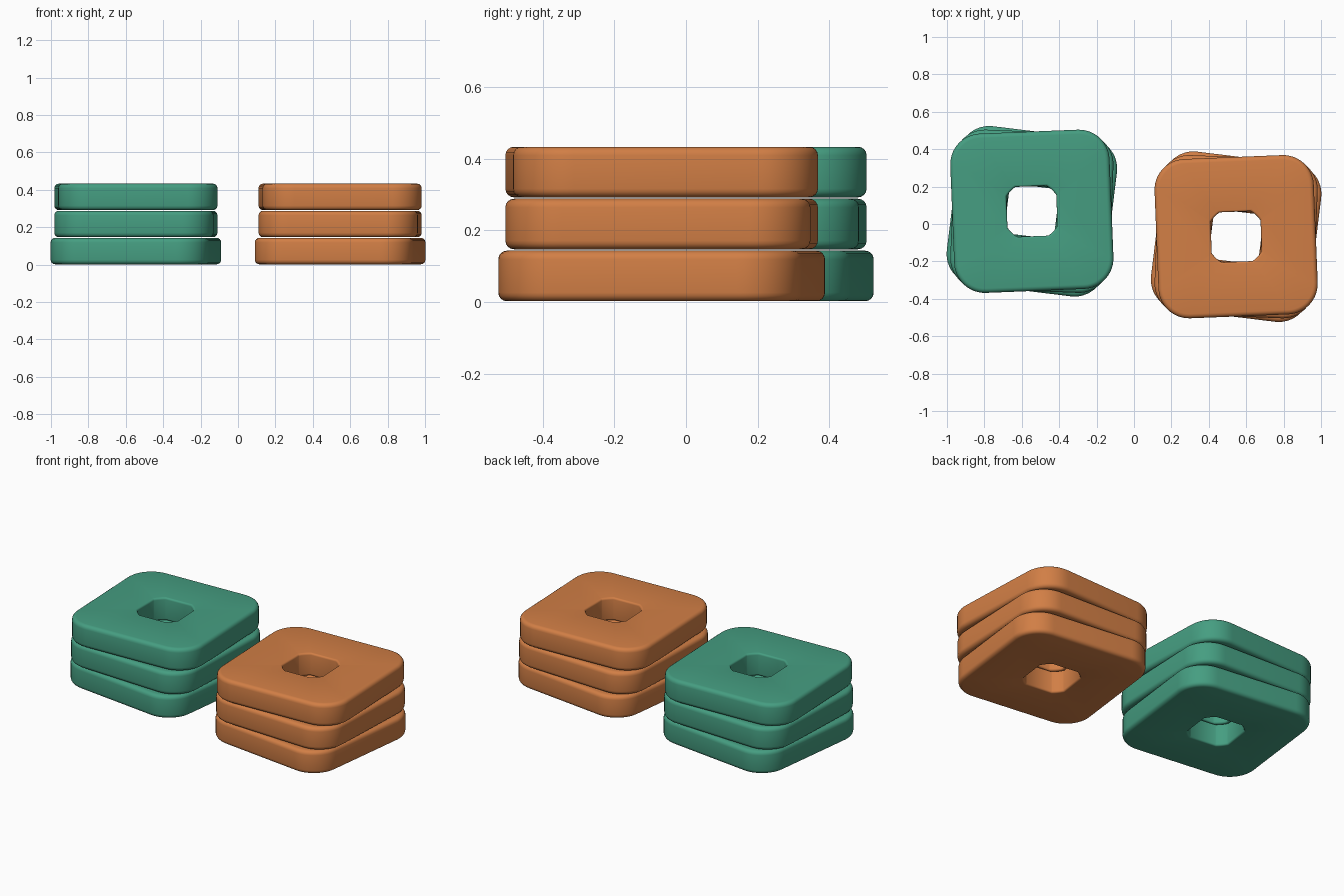
import bpy, bmesh
from math import cos, sin, pi, radians, atan2

if "Cube" in bpy.data.objects:
    bpy.data.objects.remove(bpy.data.objects["Cube"], do_unlink=True)

CORE, CORNER, HOLE = 0.262, 0.164, 0.157   # straight half-side, corner radius, hole radius
THICK = 0.145
ARC = 12                                   # segments per corner


def make_material(name, colour):
    mat = bpy.data.materials.new(name)
    mat.use_nodes = True
    mat.diffuse_color = colour
    mat.node_tree.nodes["Principled BSDF"].inputs["Base Color"].default_value = colour
    return mat


def outline(inset):
    """Rounded square, shrunk by inset."""
    r = CORNER - inset
    pts = []
    for q in range(4):
        mid = pi / 4 + q * pi / 2
        cx, cy = CORE * 2 ** 0.5 * cos(mid), CORE * 2 ** 0.5 * sin(mid)
        for i in range(ARC + 1):
            a = q * pi / 2 + i / ARC * pi / 2
            pts.append((cx + r * cos(a), cy + r * sin(a)))
    return pts


def circle(radius):
    """Circle whose points face those of the outline."""
    return [(radius * cos(atan2(y, x)), radius * sin(atan2(y, x))) for x, y in outline(0)]


def make_slab(name, mat, x, y, z, turn):
    bm = bmesh.new()
    top, fil, lip = THICK - 0.002, 0.024, 0.012
    low = 0.002
    steps = [i / 4 * pi / 2 for i in range(5)]
    # closed cross-section: outer wall upward, then hole wall downward
    rings = [(outline(fil * (1 - sin(a))), low + fil * (1 - cos(a))) for a in steps]
    rings += [(outline(fil * (1 - cos(a))), top - fil * (1 - sin(a))) for a in steps]
    rings += [(circle(HOLE + lip * (1 - sin(a))), top - lip * (1 - cos(a))) for a in steps]
    rings += [(circle(HOLE + lip * (1 - cos(a))), low + lip * (1 - sin(a))) for a in steps]
    loops = [[bm.verts.new((px, py, h)) for px, py in pts] for pts, h in rings]
    for k, lower in enumerate(loops):
        upper = loops[(k + 1) % len(loops)]
        for i in range(len(lower)):
            j = (i + 1) % len(lower)
            bm.faces.new((lower[i], lower[j], upper[j], upper[i]))
    bmesh.ops.recalc_face_normals(bm, faces=bm.faces)
    mesh = bpy.data.meshes.new(name)
    bm.to_mesh(mesh)
    bm.free()
    mesh.materials.append(mat)
    mesh.polygons.foreach_set("use_smooth", [True] * len(mesh.polygons))
    obj = bpy.data.objects.new(name, mesh)
    obj.location = (x, y, z)
    obj.rotation_euler.z = radians(turn)
    bpy.context.collection.objects.link(obj)


# two stacks of three slabs, each slab turned a little further
green = make_material("sea green", (0.06, 0.34, 0.22, 1))
orange = make_material("terracotta orange", (0.64, 0.21, 0.06, 1))
for label, mat, x, y in (("green", green, -0.546, 0.068), ("orange", orange, 0.546, -0.068)):
    for level, turn in (("bottom", -7), ("middle", -2.3), ("top", 2.3)):
        index = ("bottom", "middle", "top").index(level)
        make_slab(f"{label}_{level}_slab", mat, x, y, index * THICK, turn)
